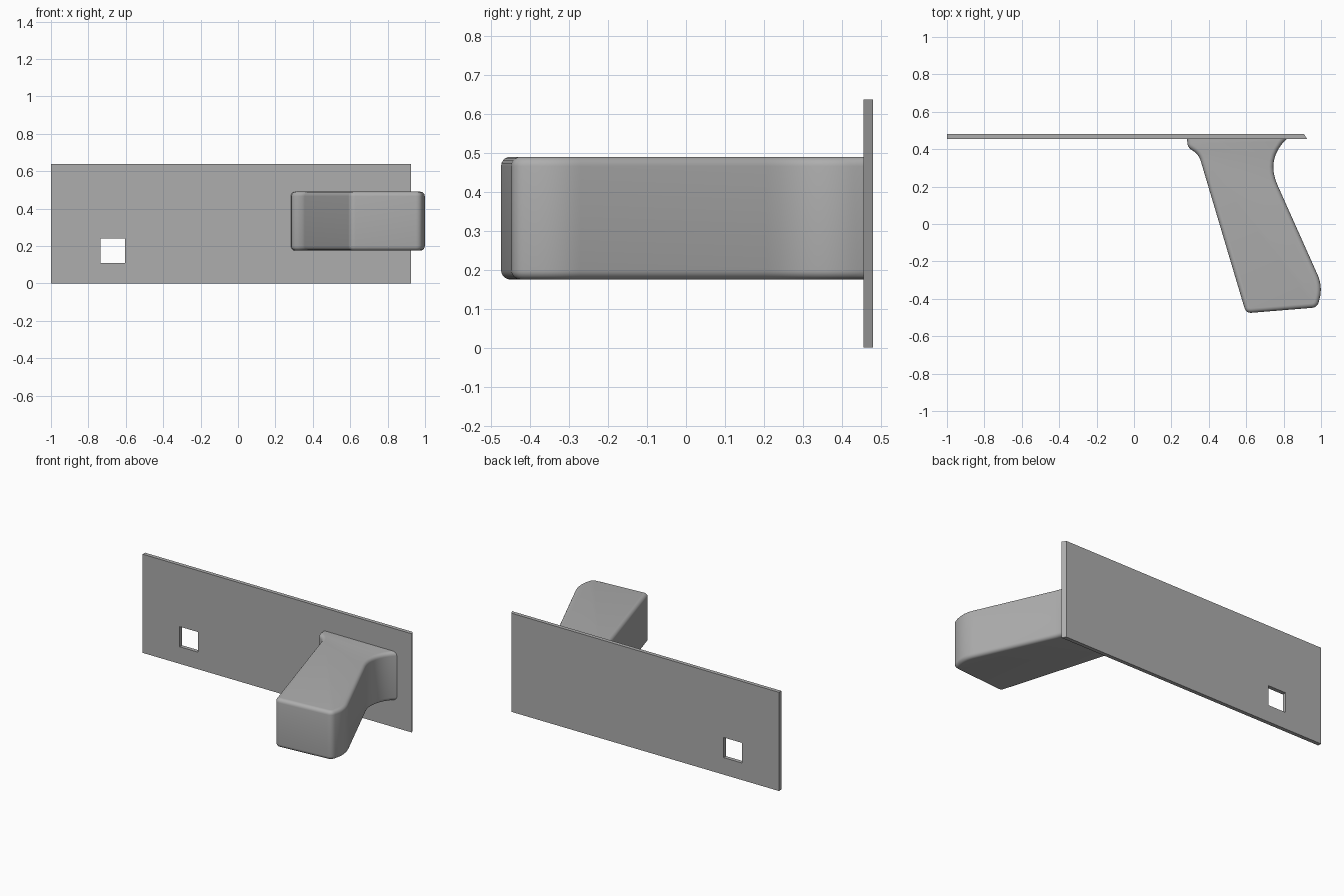
import bpy
import bmesh
from mathutils import Vector

cube = bpy.data.objects.get("Cube")
if cube:
    bpy.data.objects.remove(cube, do_unlink=True)

# Single grey finish
GREY = (0.42, 0.42, 0.42, 1)
grey = bpy.data.materials.new("plain grey")
grey.use_nodes = True
grey.diffuse_color = GREY
grey.node_tree.nodes["Principled BSDF"].inputs["Base Color"].default_value = GREY


def finish(bm, name):
    bmesh.ops.recalc_face_normals(bm, faces=bm.faces[:])
    mesh = bpy.data.meshes.new(name)
    bm.to_mesh(mesh)
    bm.free()
    mesh.materials.append(grey)
    obj = bpy.data.objects.new(name, mesh)
    bpy.context.collection.objects.link(obj)
    return obj


def rounded(corners, steps=8):
    """Outline whose corners are eased over the given distance."""
    out = []
    for i, (x, y, ease) in enumerate(corners):
        c = Vector((x, y))
        if not ease:
            out.append(c)
            continue
        before = Vector(corners[i - 1][:2])
        after = Vector(corners[(i + 1) % len(corners)][:2])
        a = c + (before - c).normalized() * ease
        b = c + (after - c).normalized() * ease
        for k in range(steps + 1):
            t = k / steps
            out.append(a * (1 - t) ** 2 + c * 2 * t * (1 - t) + b * t * t)
    return out


# Back plate: grid of cells with the hole cell left out, then thickened
FRONT, BACK = 0.455, 0.48
xs = (-1, -0.735, -0.605, 0.925)
zs = (0, 0.11, 0.24, 0.637)
bm = bmesh.new()
grid = [[bm.verts.new((x, FRONT, z)) for z in zs] for x in xs]
for i in range(3):
    for j in range(3):
        if (i, j) != (1, 1):
            bm.faces.new((grid[i][j], grid[i + 1][j],
                          grid[i + 1][j + 1], grid[i][j + 1]))
new = bmesh.ops.extrude_face_region(bm, geom=bm.faces[:], use_keep_orig=True)
for v in new["geom"]:
    if isinstance(v, bmesh.types.BMVert):
        v.co.y = BACK
        if v.co.x > 0.9:  # slanted end
            v.co.x = 0.91
finish(bm, "back_plate")

# Handle: outline seen from above, extruded upward, rims rounded
outline = rounded([
    (0.283, 0.456, 0), (0.288, 0.41, 0.02), (0.347, 0.37, 0.035),
    (0.599, -0.477, 0.03), (0.98, -0.446, 0.03), (1.01, -0.335, 0.07),
    (0.706, 0.345, 0.15), (0.817, 0.456, 0)])
LOW, HIGH = 0.175, 0.49
bm = bmesh.new()
base = bm.faces.new([bm.verts.new((p.x, p.y, LOW)) for p in outline])
new = bmesh.ops.extrude_face_region(bm, geom=[base], use_keep_orig=True)
for v in new["geom"]:
    if isinstance(v, bmesh.types.BMVert):
        v.co.z = HIGH
rims = [e for e in bm.edges
        if abs(e.verts[0].co.z - e.verts[1].co.z) < 0.01
        and min(v.co.y for v in e.verts) < FRONT]
bmesh.ops.bevel(bm, geom=rims, offset=0.024, segments=5, profile=0.5,
                affect='EDGES', clamp_overlap=False)
handle = finish(bm, "handle")
bpy.ops.object.select_all(action='DESELECT')
handle.select_set(True)
bpy.context.view_layer.objects.active = handle
bpy.ops.object.shade_smooth_by_angle(angle=0.6)
